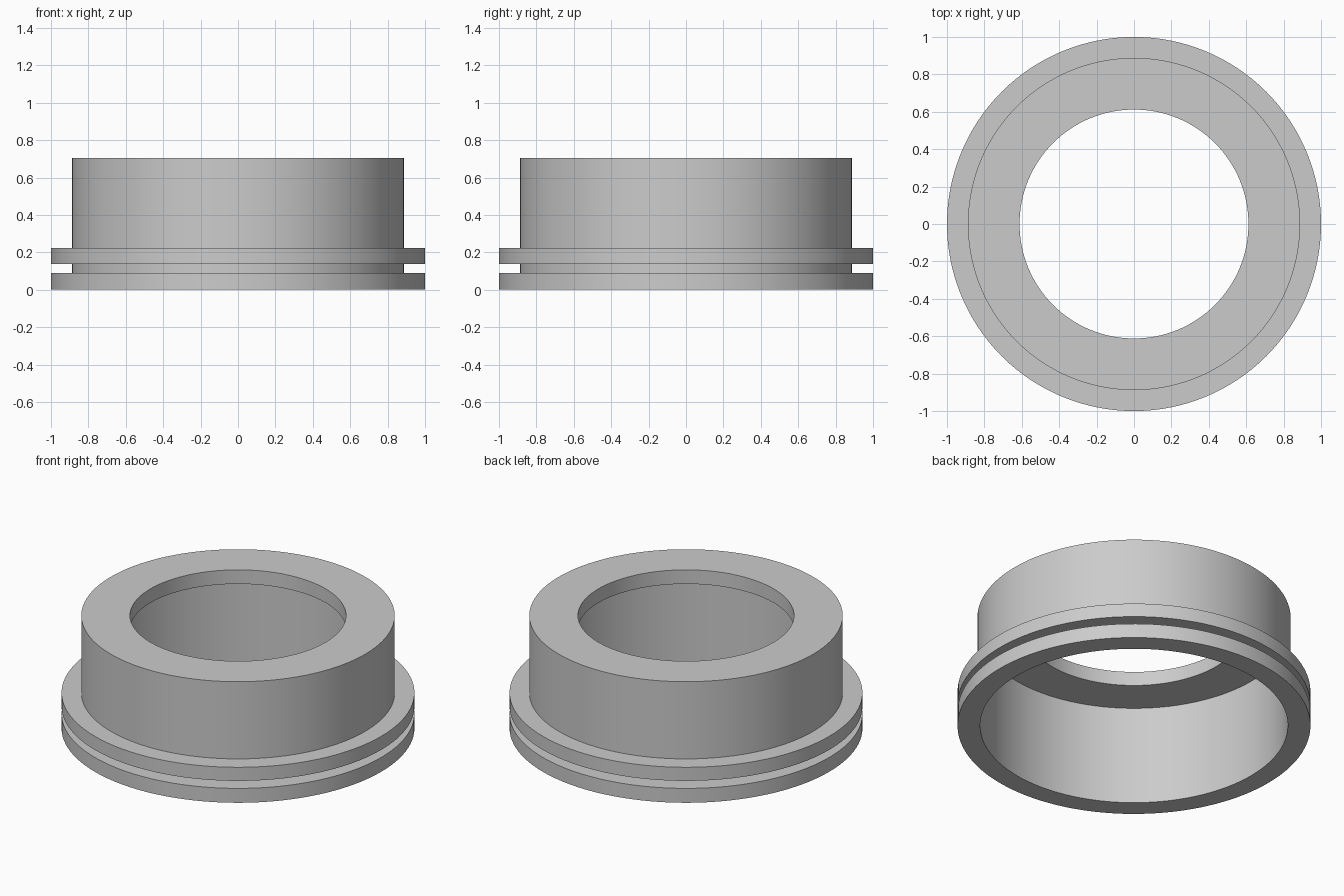
import bpy
import bmesh
import math
from mathutils import Vector

SEGMENTS = 128

cube = bpy.data.objects.get("Cube")
if cube:
    bpy.data.objects.remove(cube, do_unlink=True)

# Single grey material
grey = bpy.data.materials.new("plain_grey")
grey.use_nodes = True
colour = (0.6, 0.6, 0.6, 1.0)
grey.diffuse_color = colour
grey.node_tree.nodes["Principled BSDF"].inputs["Base Color"].default_value = colour

# Main dimensions
flange_r, body_r, bore_r, hole_r = 1.0, 0.888, 0.872, 0.612
groove_low, groove_high, flange_top = 0.09, 0.137, 0.222
lip_under, top = 0.617, 0.705


def lathe(name, profile):
    """Revolve a closed (radius, height) profile around z."""
    bm = bmesh.new()
    verts = [bm.verts.new((r, 0, z)) for r, z in profile]
    edges = [bm.edges.new((v, verts[(i + 1) % len(verts)])) for i, v in enumerate(verts)]
    bmesh.ops.spin(bm, geom=verts + edges, cent=Vector(), axis=Vector((0, 0, 1)),
                   angle=math.tau, steps=SEGMENTS)
    bmesh.ops.remove_doubles(bm, verts=bm.verts[:], dist=0.0001)
    bmesh.ops.recalc_face_normals(bm, faces=bm.faces[:])
    mesh = bpy.data.meshes.new(name)
    bm.to_mesh(mesh)
    bm.free()
    mesh.materials.append(grey)
    obj = bpy.data.objects.new(name, mesh)
    bpy.context.collection.objects.link(obj)
    bpy.ops.object.select_all(action="DESELECT")
    obj.select_set(True)
    bpy.context.view_layer.objects.active = obj
    bpy.ops.object.shade_smooth_by_angle(angle=math.radians(30))
    return obj


# Hollow collar with a grooved flange and an inward top lip
lathe("flanged_collar", [
    (bore_r, 0), (flange_r, 0),
    (flange_r, groove_low), (body_r, groove_low),
    (body_r, groove_high), (flange_r, groove_high),
    (flange_r, flange_top), (body_r, flange_top),
    (body_r, top), (hole_r, top),
    (hole_r, lip_under), (bore_r, lip_under),
])
